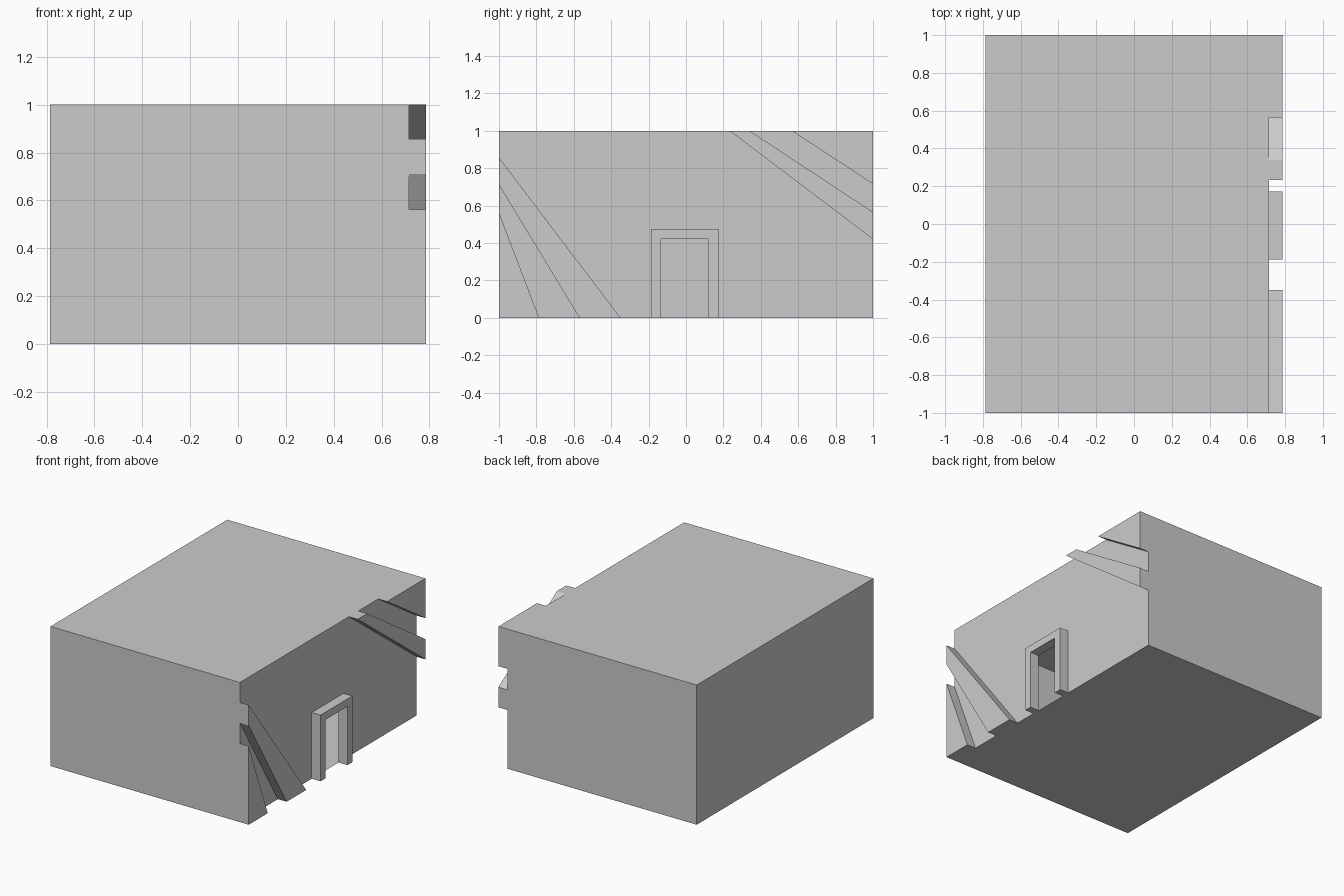
import bpy, bmesh

if "Cube" in bpy.data.objects:
    bpy.data.objects.remove(bpy.data.objects["Cube"])

X_LEFT, X_WALL, X_TRIM = -0.785, 0.715, 0.785


def finish(name, bm):
    mesh = bpy.data.meshes.new(name)
    bm.to_mesh(mesh)
    bm.free()
    obj = bpy.data.objects.new(name, mesh)
    bpy.context.collection.objects.link(obj)
    return obj


def raised_panel(name, outline):
    """Counter-clockwise (y, z) outline standing proud of the right wall, open at the back."""
    bm = bmesh.new()
    back = [bm.verts.new((X_WALL, y, z)) for y, z in outline]
    front = [bm.verts.new((X_TRIM, y, z)) for y, z in outline]
    bm.faces.new(front)
    for i in range(len(outline)):
        j = (i + 1) % len(outline)
        bm.faces.new((back[i], back[j], front[j], front[i]))
    return finish(name, bm)


# Doorway and frame limits: y0, y1, top
IY0, IY1, ITOP = -0.133, 0.117, 0.42
OY0, OY1, OTOP = -0.187, 0.173, 0.474

# Hollow building shell: floor, roof and three plain walls
bm = bmesh.new()
bmesh.ops.create_cube(bm, size=1)
for v in bm.verts:
    v.co.x = X_LEFT if v.co.x < 0 else X_WALL
    v.co.y *= 2
    v.co.z += 0.5
bm.normal_update()
side = [f for f in bm.faces if f.normal.x > 0.9]
bmesh.ops.delete(bm, geom=side, context='FACES_ONLY')
# Right wall with the doorway cut into it
wall = [(-1, 0), (IY0, 0), (IY0, ITOP), (IY1, ITOP), (IY1, 0), (1, 0), (1, 1), (-1, 1)]
bm.faces.new([bm.verts.new((X_WALL, y, z)) for y, z in wall])
bmesh.ops.remove_doubles(bm, verts=bm.verts, dist=1e-4)
finish("building_shell", bm)

# Door frame
raised_panel("door_frame", [(OY0, 0), (IY0, 0), (IY0, ITOP), (IY1, ITOP),
                            (IY1, 0), (OY1, 0), (OY1, OTOP), (OY0, OTOP)])

# Diagonal stripes and corner panels on the right wall
raised_panel("lower_stripe", [(-1, 0.71), (-0.57, 0), (-0.35, 0), (-1, 0.857)])
raised_panel("lower_corner_panel", [(-1, 0), (-0.785, 0), (-1, 0.563)])
raised_panel("upper_stripe", [(0.233, 1), (1, 0.42), (1, 0.565), (0.34, 1)])
raised_panel("upper_corner_panel", [(0.565, 1), (1, 0.715), (1, 1)])
